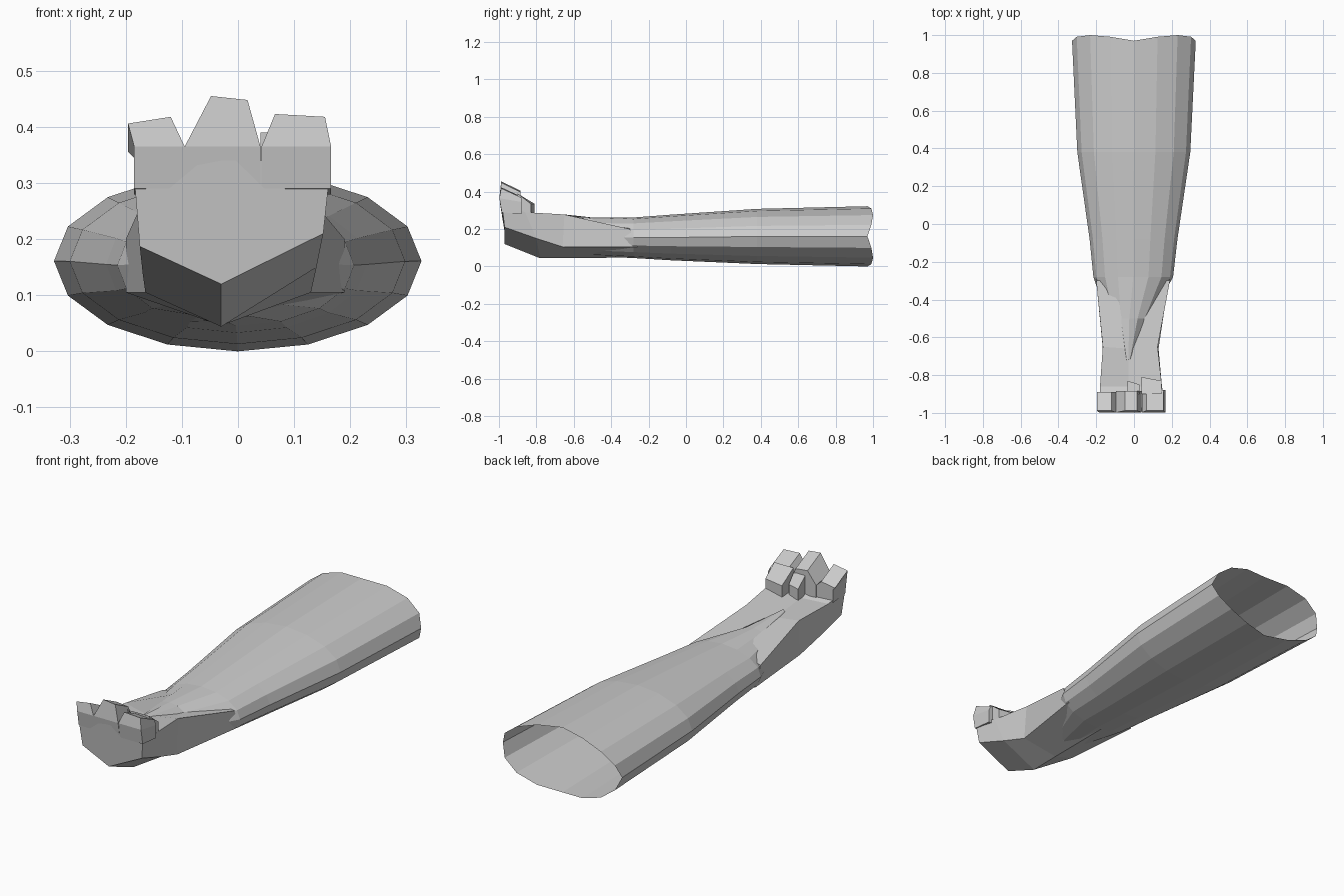
import bpy, bmesh, math


def loft(name, rings, cap_start=False, cap_end=False):
    """Skin a list of equal-length closed rings with flat quads."""
    bm = bmesh.new()
    vs = [[bm.verts.new(p) for p in r] for r in rings]
    n = len(rings[0])
    for a, b in zip(vs, vs[1:]):
        for i in range(n):
            j = (i + 1) % n
            bm.faces.new((a[i], a[j], b[j], b[i]))
    if cap_start:
        bm.faces.new(vs[0][::-1])
    if cap_end:
        bm.faces.new(vs[-1])
    bmesh.ops.recalc_face_normals(bm, faces=bm.faces)
    me = bpy.data.meshes.new(name)
    bm.to_mesh(me)
    bm.free()
    ob = bpy.data.objects.new(name, me)
    bpy.context.collection.objects.link(ob)
    return ob


def oval(y, xl, xr, z0, z1, wave=0.0):
    """Sixteen-sided arm cross-section with an optionally wavy rim."""
    out = []
    for i in range(16):
        a = math.tau * i / 16
        out.append(((xl + xr) / 2 + (xr - xl) / 2 * math.cos(a),
                    y + wave * abs(math.sin(2 * a)),
                    (z0 + z1) / 2 + (z1 - z0) / 2 * math.sin(a)))
    return out


# Forearm: open at the elbow, running into the wrist
loft("forearm", [
    oval(0.97, -0.328, 0.327, 0.0, 0.322, 0.03),
    oval(0.38, -0.30, 0.298, 0.013, 0.308),
    oval(-0.08, -0.235, 0.23, 0.033, 0.277),
    oval(-0.28, -0.215, 0.207, 0.045, 0.262),
    oval(-0.50, -0.14, 0.09, 0.055, 0.262),
    oval(-0.72, -0.05, -0.01, 0.10, 0.272),
])

# Palm and wrist: six-sided sections (bottom, right pair, top, left pair)
loft("palm", [
    [(-0.03, -0.27, 0.047), (0.19, -0.26, 0.105), (0.19, -0.30, 0.20),
     (-0.03, -0.30, 0.24), (-0.20, -0.30, 0.20), (-0.20, -0.26, 0.105)],
    [(-0.03, -0.62, 0.046), (0.13, -0.66, 0.105), (0.125, -0.65, 0.278),
     (-0.03, -0.66, 0.255), (-0.165, -0.65, 0.278), (-0.165, -0.66, 0.105)],
    [(-0.03, -0.78, 0.044), (0.14, -0.80, 0.15), (0.148, -0.86, 0.29),
     (-0.03, -0.86, 0.275), (-0.18, -0.86, 0.285), (-0.17, -0.80, 0.14)],
    [(-0.03, -0.97, 0.12), (0.152, -0.97, 0.21), (0.166, -0.985, 0.34),
     (-0.03, -0.995, 0.34), (-0.185, -0.985, 0.31), (-0.175, -0.97, 0.187)],
], cap_start=True, cap_end=True)


def finger(name, base, tip, z_left, z_right, y_back):
    """Upturned finger stub, narrowing from its base to a slanted tip."""
    (bl, br), (tl, tr) = base, tip
    loft(name, [
        [(bl, -0.985, 0.29), (br, -0.985, 0.29),
         (br, y_back, 0.28), (bl, y_back, 0.28)],
        [(bl, -0.998, 0.365), (br, -0.998, 0.365),
         (br, y_back, 0.345), (bl, y_back, 0.345)],
        [(tl, -0.988, z_left), (tr, -0.988, z_right),
         (tr, y_back, z_right - 0.05), (tl, y_back, z_left - 0.05)],
    ], cap_start=True, cap_end=True)


finger("outer_finger", (-0.185, -0.095), (-0.196, -0.12), 0.406, 0.418, -0.89)
finger("middle_finger", (-0.095, 0.04), (-0.048, 0.017), 0.455, 0.448, -0.885)
finger("inner_finger", (0.042, 0.166), (0.066, 0.155), 0.423, 0.418, -0.88)

# Curled finger ends folding back over the palm
for name, x0, x1, y1, z1 in (("curled_inner_end", 0.04, 0.145, -0.81, 0.335),
                             ("curled_middle_end", -0.035, 0.03, -0.83, 0.33)):
    loft(name, [
        [(x0, -0.90, 0.28), (x1, -0.90, 0.28),
         (x1, -0.90, 0.39), (x0, -0.90, 0.39)],
        [(x0, y1, 0.275), (x1, y1 - 0.02, 0.275),
         (x1, y1 - 0.02, z1), (x0, y1, z1)],
    ], cap_start=True, cap_end=True)
